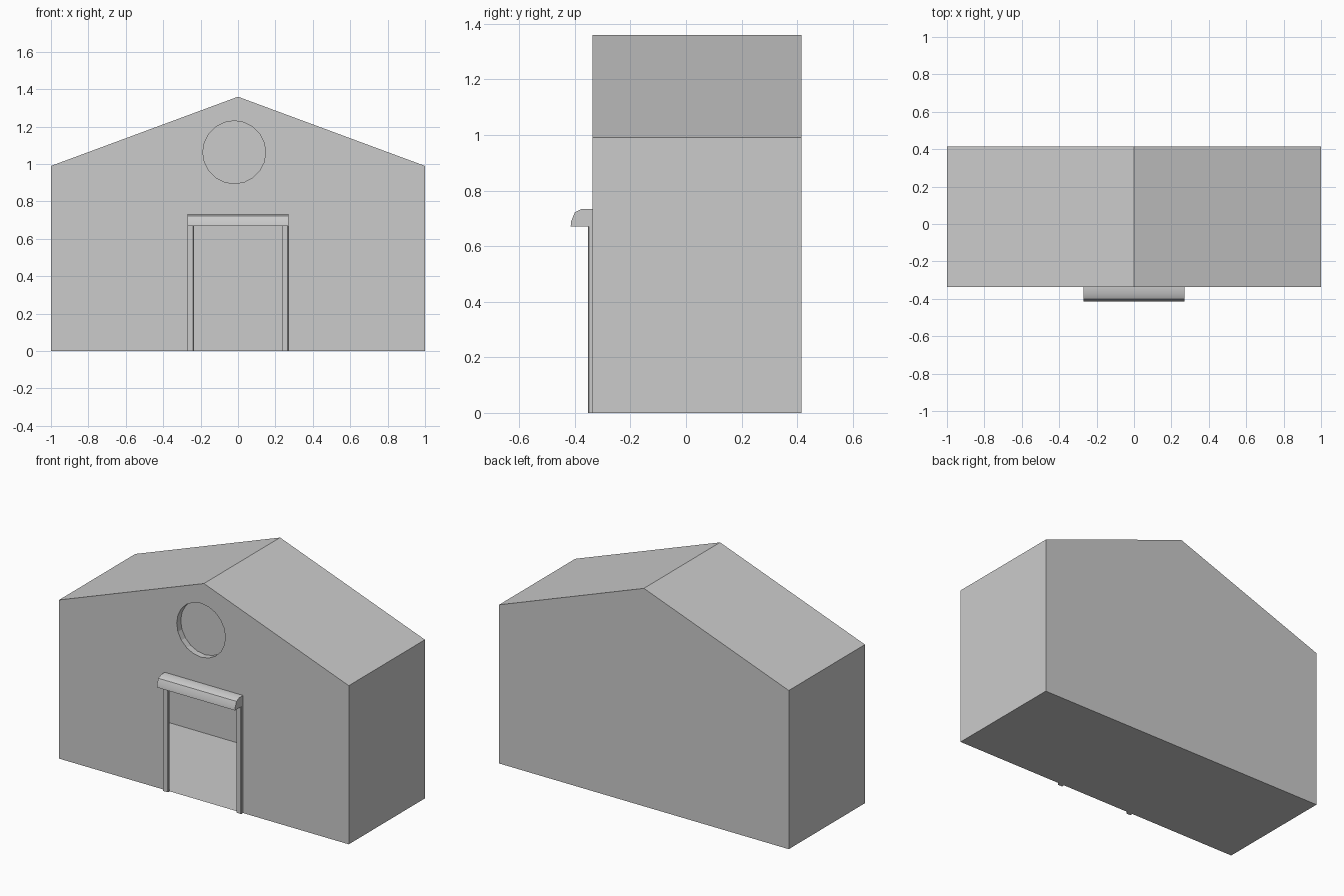
import bpy, bmesh
from math import sin, cos, pi, radians

if "Cube" in bpy.data.objects:
    bpy.data.objects.remove(bpy.data.objects["Cube"])

FRONT, BACK = -0.336, 0.415
DOOR_X, DOOR_Z = 0.24, 0.68


def add_object(name, bm):
    bmesh.ops.recalc_face_normals(bm, faces=bm.faces)
    mesh = bpy.data.meshes.new(name)
    bm.to_mesh(mesh)
    bm.free()
    obj = bpy.data.objects.new(name, mesh)
    bpy.context.collection.objects.link(obj)
    return obj


def prism(name, profile, offset):
    """Closed prism: 3D profile points swept along offset."""
    bm = bmesh.new()
    face = bm.faces.new([bm.verts.new(p) for p in profile])
    ext = bmesh.ops.extrude_face_region(bm, geom=[face], use_keep_orig=True)
    moved = [v for v in ext["geom"] if isinstance(v, bmesh.types.BMVert)]
    bmesh.ops.translate(bm, verts=moved, vec=offset)
    return add_object(name, bm)


def edge_loop(bm, verts):
    return [bm.edges.new((a, b)) for a, b in zip(verts, verts[1:] + verts[:1])]


# Hollow house shell: front gable with a door notch and a round window hole
bm = bmesh.new()
outline = [(-1, 0), (-DOOR_X, 0), (-DOOR_X, DOOR_Z), (DOOR_X, DOOR_Z), (DOOR_X, 0),
           (1, 0), (1, 0.99), (0, 1.36), (-1, 0.99)]
front = [bm.verts.new((x, FRONT, z)) for x, z in outline]
ring = [bm.verts.new((-0.02 + 0.168 * cos(2 * pi * i / 20), FRONT,
                      1.063 + 0.168 * sin(2 * pi * i / 20))) for i in range(20)]
edges = edge_loop(bm, front) + edge_loop(bm, ring)
bmesh.ops.triangle_fill(bm, edges=edges, use_beauty=True, normal=(0, -1, 0))

# Back wall, side walls, roof slopes and floor
corners = [front[i] for i in (0, 5, 6, 7, 8)]
back = [bm.verts.new((v.co.x, BACK, v.co.z)) for v in corners]
bm.faces.new(back)
for i in range(1, 5):
    j = (i + 1) % 5
    bm.faces.new((corners[i], corners[j], back[j], back[i]))
bm.faces.new((front[0], front[1], front[4], front[5], back[1], back[0]))

# Recessed window pane
inner = [bm.verts.new((v.co.x, FRONT + 0.04, v.co.z)) for v in ring]
for i in range(20):
    j = (i + 1) % 20
    bm.faces.new((ring[i], ring[j], inner[j], inner[i]))
bm.faces.new(inner)
add_object("house_shell", bm)

# Door posts, each with one chamfered front corner
for name, x in (("left_door_post", -0.27), ("right_door_post", 0.236)):
    section = [(x, FRONT), (x, -0.353), (x + 0.029, -0.353),
               (x + 0.034, -0.349), (x + 0.034, FRONT)]
    prism(name, [(px, py, 0) for px, py in section], (0, 0, 0.67))

# Rounded canopy over the door
canopy = [(FRONT, 0.67), (-0.415, 0.67), (-0.413, 0.69), (-0.40, 0.721),
          (-0.374, 0.734), (FRONT, 0.734)]
obj = prism("door_canopy", [(-0.27, y, z) for y, z in canopy], (0.54, 0, 0))
bpy.context.view_layer.objects.active = obj
obj.select_set(True)
bpy.ops.object.shade_smooth_by_angle(angle=radians(30))
